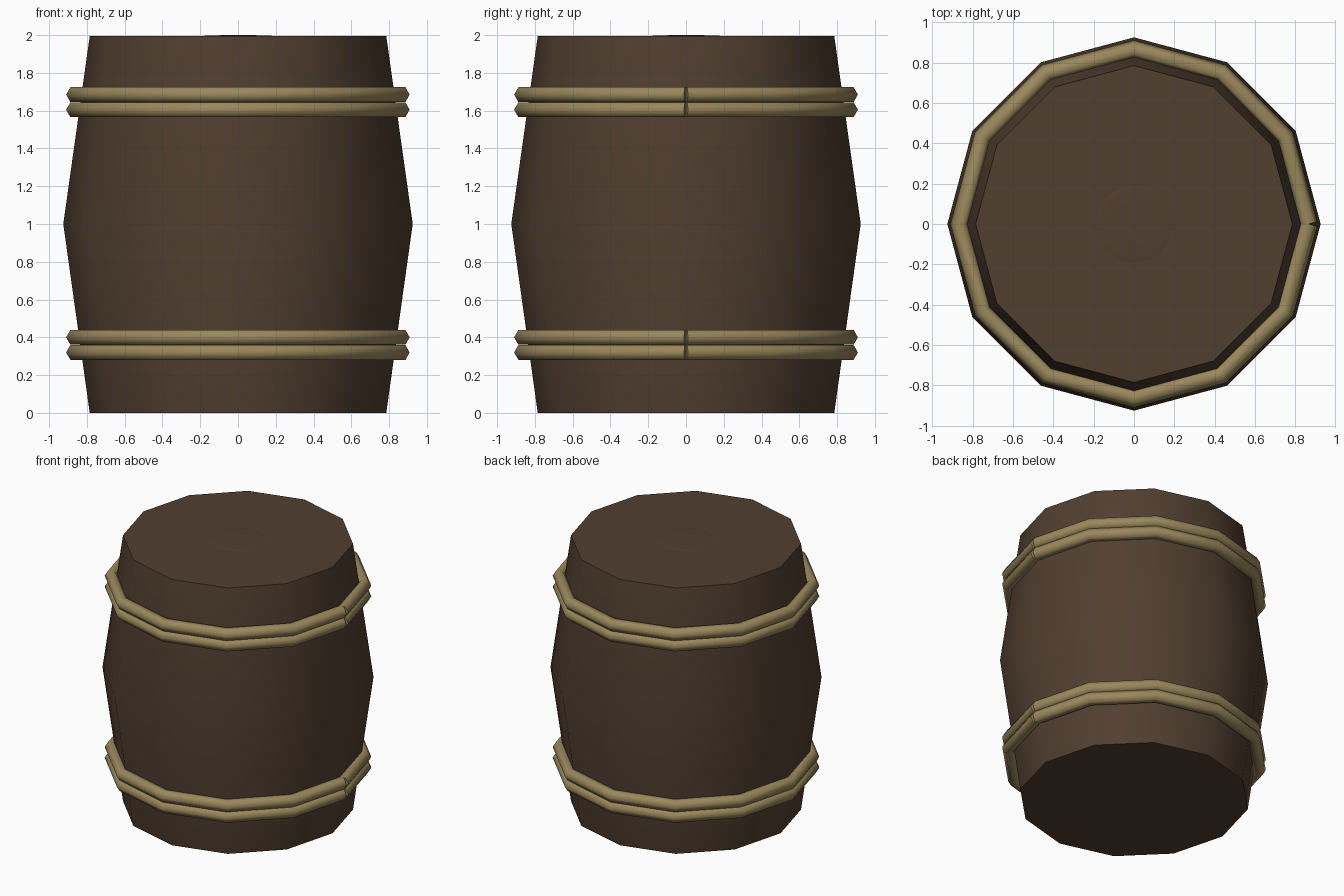
import bpy, bmesh, math

if "Cube" in bpy.data.objects:
    bpy.data.objects.remove(bpy.data.objects["Cube"])

SIDES = 12
TOP = 1.995


def material(name, rgb):
    m = bpy.data.materials.new(name)
    m.diffuse_color = (*rgb, 1)
    m.use_nodes = True
    m.node_tree.nodes["Principled BSDF"].inputs["Base Color"].default_value = m.diffuse_color
    return m


wood = material("dark wood", (0.082, 0.049, 0.029))
rope = material("tan hoop", (0.325, 0.246, 0.108))


def finish(name, bm, mat, angle):
    bmesh.ops.recalc_face_normals(bm, faces=bm.faces)
    me = bpy.data.meshes.new(name)
    bm.to_mesh(me)
    bm.free()
    me.materials.append(mat)
    ob = bpy.data.objects.new(name, me)
    bpy.context.collection.objects.link(ob)
    bpy.ops.object.select_all(action='DESELECT')
    ob.select_set(True)
    bpy.context.view_layer.objects.active = ob
    bpy.ops.object.shade_smooth_by_angle(angle=math.radians(angle))
    return ob


def loft(bm, rings):
    """Skin a list of closed vertex rings and cap both ends."""
    vs = [[bm.verts.new(p) for p in r] for r in rings]
    n = len(vs[0])
    for a, b in zip(vs, vs[1:]):
        for i in range(n):
            j = (i + 1) % n
            bm.faces.new((a[i], a[j], b[j], b[i]))
    bm.faces.new(vs[0])
    bm.faces.new(vs[-1])


def circle(r, z, n):
    return [(r * math.cos(2 * math.pi * i / n), r * math.sin(2 * math.pi * i / n), z)
            for i in range(n)]


# Barrel body: two tapered halves
bm = bmesh.new()
loft(bm, [circle(r, z, SIDES) for r, z in ((0.785, 0), (0.925, 1), (0.785, TOP))])
finish("barrel_body", bm, wood, 40)

# Shallow domed plug in the lid
bm = bmesh.new()
loft(bm, [circle(0.19 * math.cos(t), TOP + 0.005 * math.sin(t), 32)
          for t in (math.radians(d) for d in (0, 15, 30, 45, 60, 75, 88))])
finish("lid_plug", bm, wood, 60)


# Hoops: six-sided tubes bent round the barrel, with an open seam at +x
def hoop(name, z, radius=0.865, tube=0.045):
    rings = []
    for k in range(SIDES + 1):
        a = 2 * math.pi * k / SIDES
        # end sections are square to their segment, leaving a V notch
        half = math.pi / SIDES
        d = a + (half if k == 0 else -half if k == SIDES else 0)
        ring = []
        for s in range(6):
            t = math.pi * s / 3
            out = tube * math.cos(t)
            ring.append((radius * math.cos(a) + out * math.cos(d),
                         radius * math.sin(a) + out * math.sin(d),
                         z + tube * math.sin(t)))
        rings.append(ring)
    bm = bmesh.new()
    loft(bm, rings)
    finish(name, bm, rope, 68)


for name, z in (("upper_hoop_a", 1.685), ("upper_hoop_b", 1.605),
                ("lower_hoop_a", 0.40), ("lower_hoop_b", 0.32)):
    hoop(name, z)
